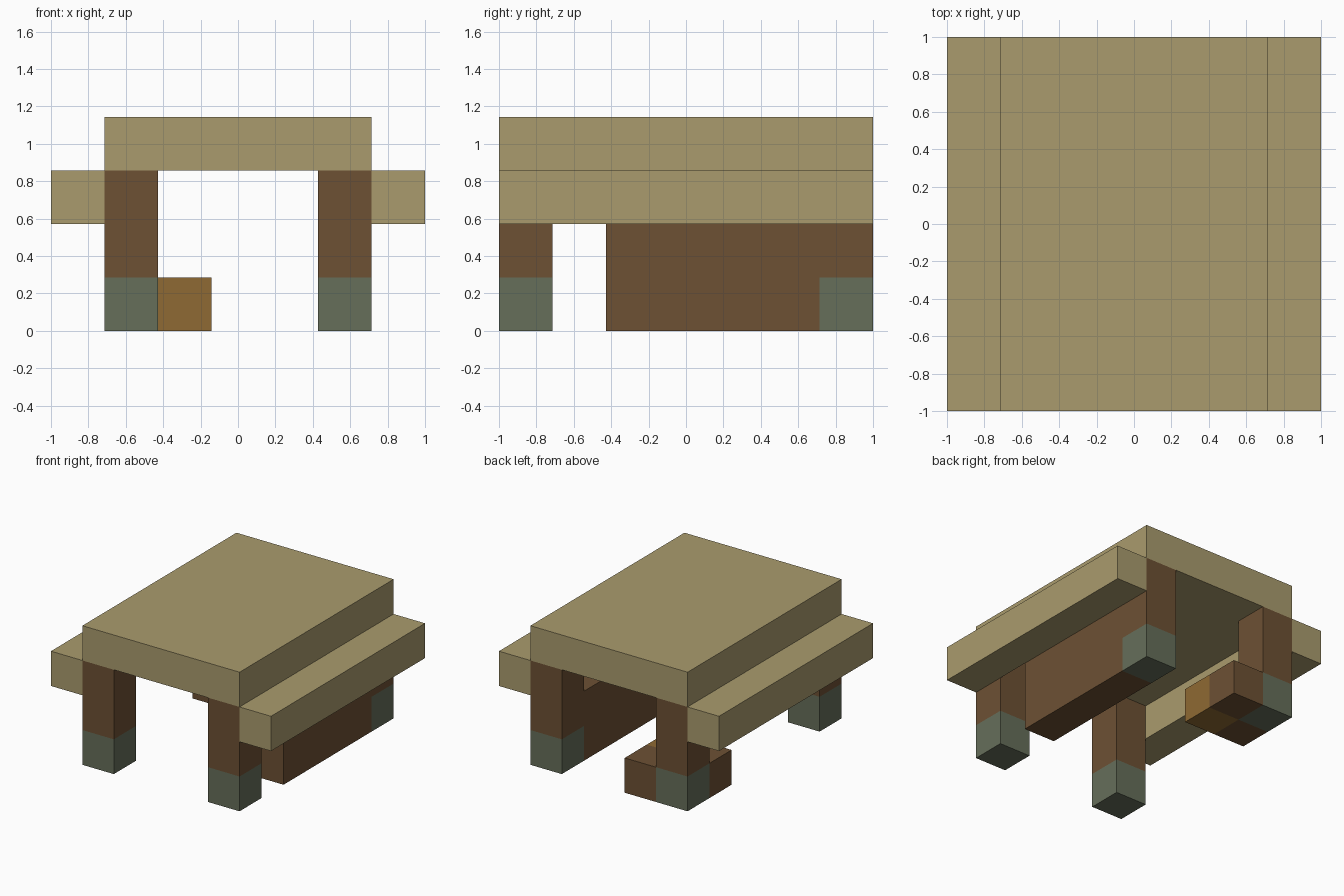
import bpy

U = 2 / 7  # one block

if "Cube" in bpy.data.objects:
    bpy.data.objects.remove(bpy.data.objects["Cube"], do_unlink=True)


def material(name, rgb):
    mat = bpy.data.materials.new(name)
    mat.use_nodes = True
    colour = (*rgb, 1)
    mat.diffuse_color = colour
    mat.node_tree.nodes["Principled BSDF"].inputs["Base Color"].default_value = colour
    return mat


thatch = material("pale thatch", (0.40, 0.33, 0.155))
timber = material("brown timber", (0.153, 0.082, 0.034))
stone = material("mossy stone", (0.133, 0.158, 0.102))
amber = material("amber wood", (0.275, 0.144, 0.033))


def block(name, mat, low, size):
    """Box placed by its low corner and size, both counted in blocks."""
    centre = [(l + s / 2) * U for l, s in zip(low, size)]
    bpy.ops.mesh.primitive_cube_add(size=1, location=centre)
    obj = bpy.context.object
    obj.name = name
    obj.scale = [s * U for s in size]
    bpy.ops.object.transform_apply(location=False, rotation=False, scale=True)
    obj.data.materials.append(mat)
    return obj


# Stepped roof: raised middle slab and a lower eave on each side
block("roof_slab", thatch, (-2.5, -3.5, 3), (5, 7, 1))
for side, x in (("right", -3.5), ("left", 2.5)):
    block(side + "_eave", thatch, (x, -3.5, 2), (1, 7, 1))

# Corner posts on stone feet
for side, x in (("right", -2.5), ("left", 1.5)):
    for end, y in (("front", -3.5), ("back", 2.5)):
        block(f"{end}_{side}_foot", stone, (x, y, 0), (1, 1, 1))
        block(f"{end}_{side}_post", timber, (x, y, 1), (1, 1, 2))

# Low wall along the left side, open near the front
block("left_wall", timber, (1.5, -1.5, 0), (1, 4, 2))

# Low corner seat around the back right foot
block("seat_side", timber, (-2.5, 1.5, 0), (1, 1, 1))
block("seat_back", timber, (-1.5, 2.5, 0), (1, 1, 1))
block("seat_corner", amber, (-1.5, 1.5, 0), (1, 1, 1))
